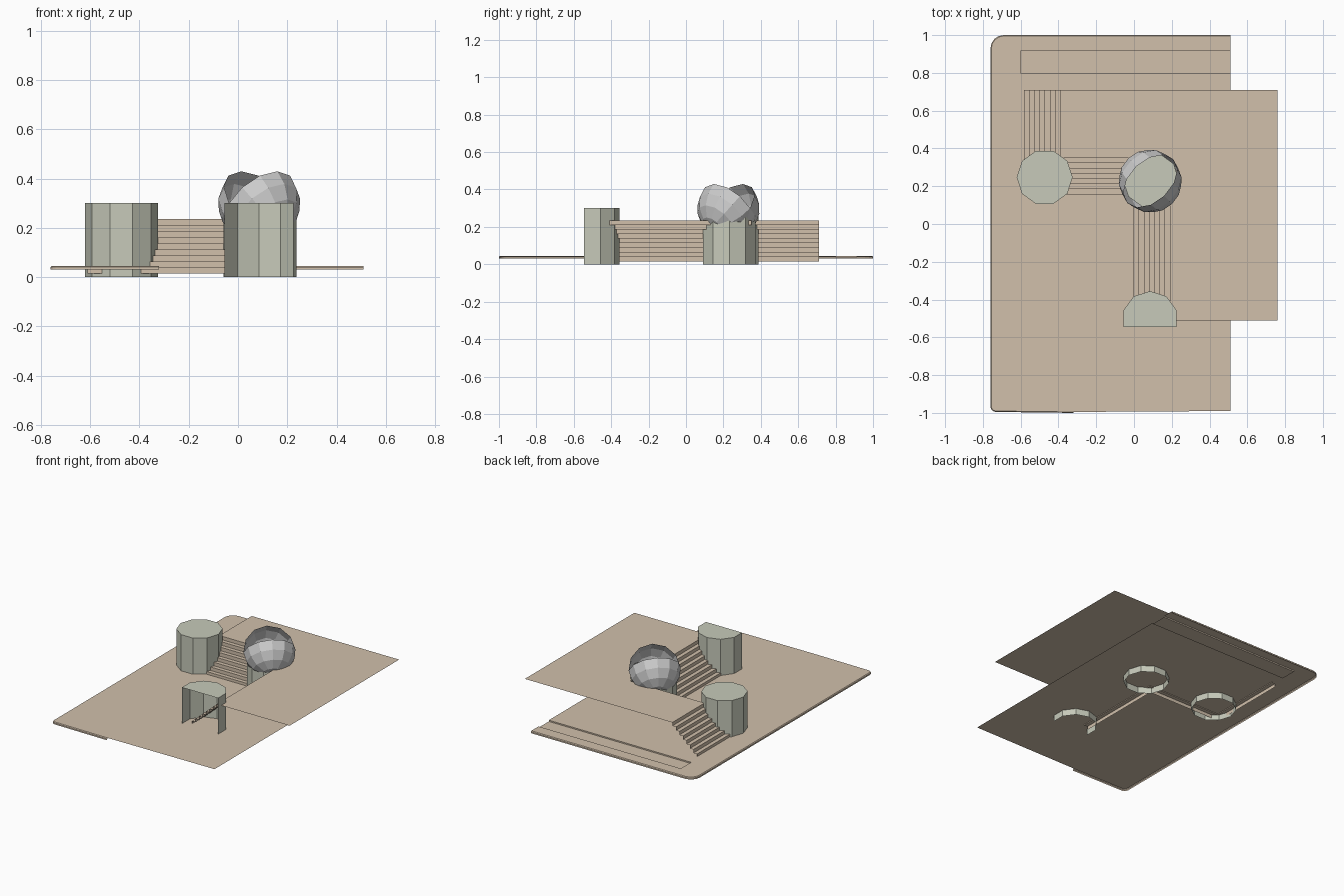
import bpy, bmesh
from math import pi, sin, cos
from mathutils import Vector, Matrix

if "Cube" in bpy.data.objects:
    bpy.data.objects.remove(bpy.data.objects["Cube"])


def material(name, color):
    m = bpy.data.materials.new(name)
    m.diffuse_color = (*color, 1)
    m.use_nodes = True
    m.node_tree.nodes["Principled BSDF"].inputs["Base Color"].default_value = m.diffuse_color
    return m


STONE = material("sand_stone", (0.64, 0.53, 0.41))
POST = material("grey_green", (0.57, 0.59, 0.49))


def finish(name, bm, mat=None):
    me = bpy.data.meshes.new(name)
    bm.to_mesh(me)
    bm.free()
    ob = bpy.data.objects.new(name, me)
    bpy.context.collection.objects.link(ob)
    if mat:
        me.materials.append(mat)
    return ob


def loft(bm, rows):
    """Join successive rows of points with quads."""
    rows = [[bm.verts.new(p) for p in r] for r in rows]
    for a, b in zip(rows, rows[1:]):
        for i in range(len(a) - 1):
            bm.faces.new((a[i], a[i + 1], b[i + 1], b[i]))
    return rows


def polygon(bm, pts, z):
    return bm.faces.new([bm.verts.new((x, y, z)) for x, y in pts])


# Lower floor: thin sheet with a rim on the back and left, rounded corners
def rim(inset):
    pts = [(0.51, 1 - inset)]
    for cx, cy, r, a0 in ((-0.69, 0.93, 0.07, pi / 2), (-0.73, -0.965, 0.03, pi)):
        r -= inset
        pts += [(cx + r * cos(a0 + k * pi / 8), cy + r * sin(a0 + k * pi / 8))
                for k in range(5)]
    return pts + [(-0.32, -1 + inset)]


TOP, LOW = 0.045, 0.036
bm = bmesh.new()
loft(bm, [[(x, y, z) for x, y in rim(i)]
          for i, z in ((0, 0.03), (0, 0.04), (0.005, TOP))])
notch = [(0.51, 0.80), (-0.60, 0.80), (-0.60, 0.915), (0.51, 0.915)]
polygon(bm, rim(0.005) + [(0.51, -0.99)] + notch, TOP)
polygon(bm, notch[::-1], LOW)
loft(bm, [[(x, y, z) for x, y in notch] for z in (TOP, LOW)])
finish("lower_floor", bm, STONE)


# Zigzag stairs: the same stepped profile carried round two corners
def stair_path(d, z):
    return [(x, y, z) for x, y in ((-0.61 + d, 0.71), (-0.61 + d, 0.13 + d),
                                   (-0.03 + d, 0.13 + d), (-0.03 + d, -0.51))]


RISERS, RUN, Z0, Z1 = 9, 0.22, 0.015, 0.235
rows = []
for i in range(RISERS):
    d = RUN * i / (RISERS - 1)
    for k in (i, i + 1):
        rows.append(stair_path(d, Z0 + (Z1 - Z0) * k / RISERS))
bm = bmesh.new()
loft(bm, rows)
finish("stairs", bm, STONE)

# Upper floor sheet beyond the top step
bm = bmesh.new()
edge = [(p[0], p[1]) for p in stair_path(RUN, Z1)]
polygon(bm, edge + [(0.76, -0.51), (0.76, 0.71)], Z1)
finish("upper_floor", bm, STONE)


# Ten-sided pedestals: capped on top, open below
def pedestal(name, x, y, turn=0.0, cut=None):
    bm = bmesh.new()
    ring = [(x + 0.148 * cos(turn + k * pi / 5), y + 0.148 * sin(turn + k * pi / 5))
            for k in range(10)]
    top = polygon(bm, ring, 0.3)
    low = [bm.verts.new((px, py, 0)) for px, py in ring]
    up = list(top.verts)
    for k in range(10):
        n = (k + 1) % 10
        bm.faces.new((low[k], low[n], up[n], up[k]))
    if cut is not None:
        bmesh.ops.bisect_plane(bm, geom=bm.verts[:] + bm.edges[:] + bm.faces[:],
                               plane_co=(0, cut, 0), plane_no=(0, -1, 0),
                               clear_outer=True)
    finish(name, bm, POST)


pedestal("left_pedestal", -0.473, 0.247)
pedestal("middle_pedestal", 0.09, 0.232)
pedestal("front_half_pedestal", 0.085, -0.503, pi / 10, cut=-0.545)

# Two half-sphere shells hinged open on the middle pedestal
for name, s in (("front_shell", 1), ("back_shell", -1)):
    bm = bmesh.new()
    bmesh.ops.create_uvsphere(bm, u_segments=12, v_segments=8, radius=0.168)
    bmesh.ops.delete(bm, geom=[v for v in bm.verts if v.co.z < -0.001], context='VERTS')
    pole = Vector((0.53 * s, -0.56 * s, -0.64))
    bm.transform(Matrix.Translation((0.086, 0.227, 0.3))
                 @ pole.to_track_quat('Z', 'Y').to_matrix().to_4x4())
    finish(name, bm)
